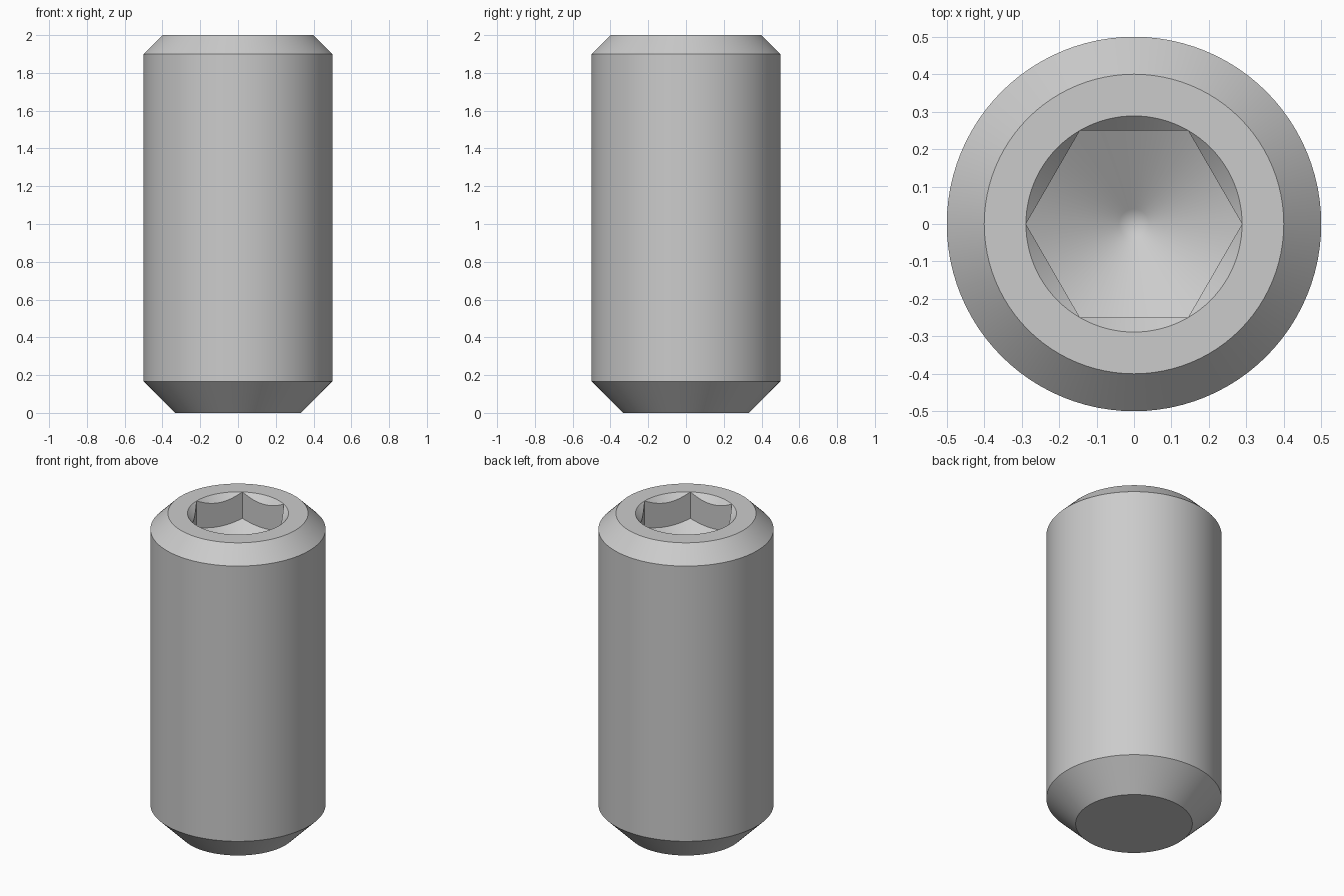
import bpy
import bmesh
from math import cos, sin, pi, sqrt, tan, radians

cube = bpy.data.objects.get("Cube")
if cube:
    bpy.data.objects.remove(cube, do_unlink=True)

SEGMENTS = 96
HEIGHT = 2.0
HALF_FLATS = 0.25                      # hex socket, centre to flat
CORNER = HALF_FLATS * 2 / sqrt(3)      # hex socket, centre to corner
WALL_DEPTH = 1 / 6                     # socket wall depth at the corners
SLOPE = tan(radians(30))               # drilled floor slope


def circle(radius, z):
    """Ring rule: constant radius and height."""
    return lambda a: (radius, z)


def hex_radius(a):
    return HALF_FLATS / cos(a % (pi / 3) - pi / 6)


def socket_mouth(a):
    r = hex_radius(a)
    return r, HEIGHT - (CORNER - r)


def socket_floor(a):
    r = hex_radius(a)
    return r, HEIGHT - WALL_DEPTH - (CORNER - r) * SLOPE


def floor_height(r):
    return HEIGHT - WALL_DEPTH - (CORNER - r) * SLOPE


# Rings run from the flat tip, up the outside, over the rim and into the socket
rings = [
    circle(1 / 3, 0),
    circle(0.5, 1 / 6),
    circle(0.5, 1.9),
    circle(0.4, HEIGHT),
    circle(CORNER, HEIGHT),
    socket_mouth,
    socket_floor,
    circle(0.04, floor_height(0.04)),
]

bm = bmesh.new()
loops = []
for rule in rings:
    loop = []
    for i in range(SEGMENTS):
        a = 2 * pi * i / SEGMENTS
        r, z = rule(a)
        loop.append(bm.verts.new((r * cos(a), r * sin(a), z)))
    loops.append(loop)

# Flat tip, bridged walls and conical socket floor
bm.faces.new(reversed(loops[0]))
for low, high in zip(loops, loops[1:]):
    for i in range(SEGMENTS):
        j = (i + 1) % SEGMENTS
        bm.faces.new((low[i], low[j], high[j], high[i]))
apex = bm.verts.new((0, 0, floor_height(0)))
for i in range(SEGMENTS):
    bm.faces.new((loops[-1][i], loops[-1][(i + 1) % SEGMENTS], apex))

# Merge the hex corners into the countersink rim
bmesh.ops.remove_doubles(bm, verts=bm.verts, dist=1e-5)
bmesh.ops.recalc_face_normals(bm, faces=bm.faces)

mesh = bpy.data.meshes.new("set_screw")
bm.to_mesh(mesh)
bm.free()
screw = bpy.data.objects.new("set_screw", mesh)
bpy.context.collection.objects.link(screw)

# Plain grey metal
steel = bpy.data.materials.new("light_grey")
steel.use_nodes = True
colour = (0.6, 0.6, 0.6, 1)
steel.diffuse_color = colour
steel.node_tree.nodes["Principled BSDF"].inputs["Base Color"].default_value = colour
mesh.materials.append(steel)

# Smooth round surfaces, sharp edges
bpy.ops.object.select_all(action="DESELECT")
screw.select_set(True)
bpy.context.view_layer.objects.active = screw
bpy.ops.object.shade_smooth_by_angle(angle=radians(25))
